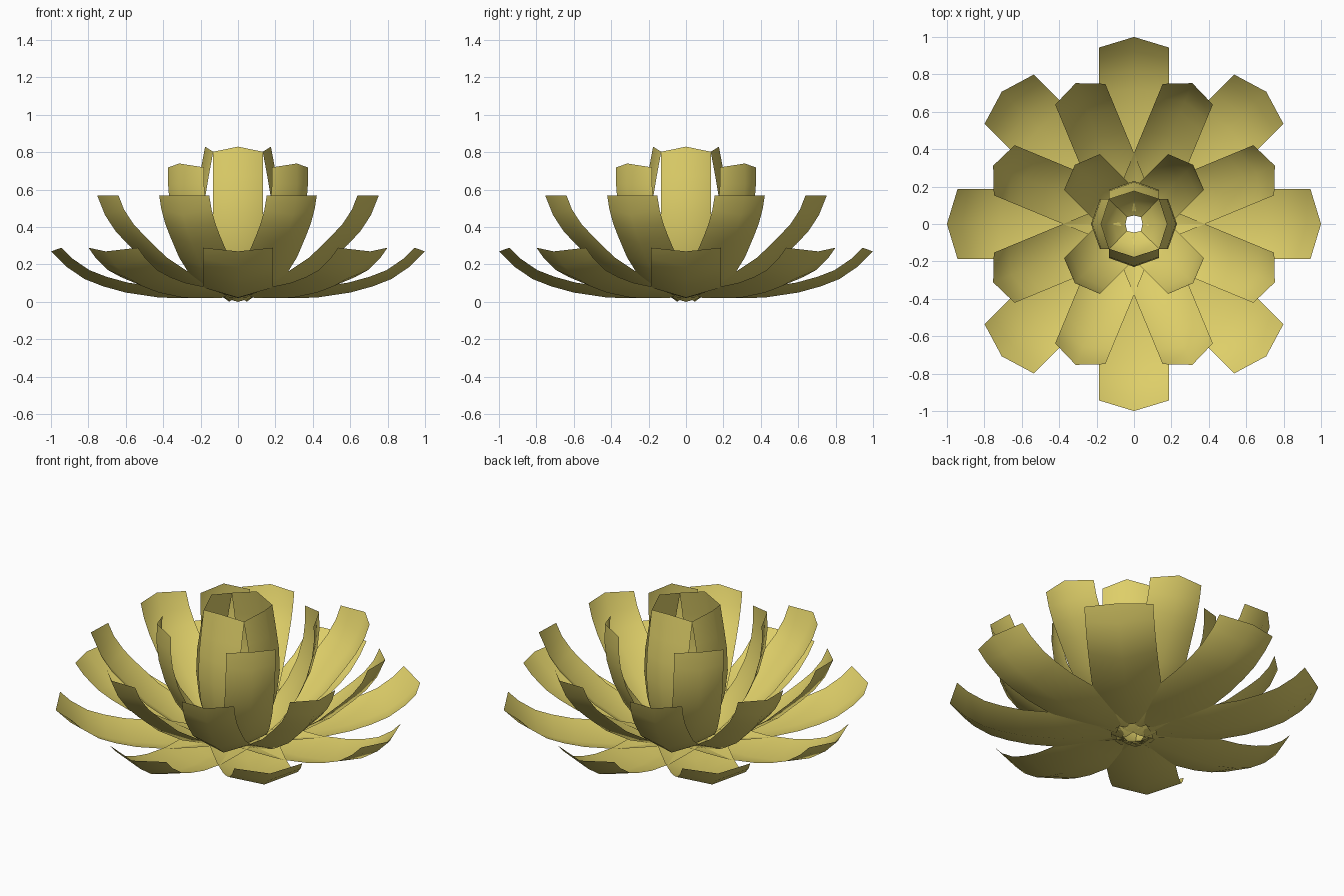
import bpy, math
from mathutils import Vector

cube = bpy.data.objects.get("Cube")
if cube:
    bpy.data.objects.remove(cube)

# Petal colour
gold = bpy.data.materials.new("soft_yellow")
gold.use_nodes = True
colour = (0.73, 0.62, 0.14, 1)
gold.diffuse_color = colour
gold.node_tree.nodes["Principled BSDF"].inputs["Base Color"].default_value = colour


def petal_mesh(name, profile, half_width, cup, point):
    """Strip along a radius/height profile, with raised sides and a pointed tip."""
    pts = [Vector(p) for p in profile]
    verts, faces = [], []
    last = len(pts) - 1
    for i, p in enumerate(pts):
        along = (pts[min(i + 1, last)] - pts[max(i - 1, 0)]).normalized()
        inward = Vector((-along.y, along.x))
        side = p + inward * cup
        if i == last:
            side -= along * point
        verts += [(side.x, -half_width, side.y), (p.x, 0, p.y), (side.x, half_width, side.y)]
        if i:
            a = 3 * i
            faces += [(a - 3, a, a + 1, a - 2), (a - 2, a + 1, a + 2, a - 1)]
    mesh = bpy.data.meshes.new(name)
    mesh.from_pydata(verts, [], faces)
    mesh.materials.append(gold)
    mesh.shade_smooth()
    return mesh


def petal_ring(name, count, start, profile, half_width, cup, point):
    mesh = petal_mesh(name, profile, half_width, cup, point)
    for i in range(count):
        petal = bpy.data.objects.new(f"{name}_{i + 1}", mesh)
        petal.rotation_euler.z = math.radians(start + 360 * i / count)
        bpy.context.collection.objects.link(petal)


# Wide, nearly flat outer petals
petal_ring("outer_petal", 8, 0,
           [(.12, .022), (.27, .02), (.42, .023), (.6, .05), (.72, .083), (.82, .122), (.92, .19), (1, .27)],
           .187, .054, .026)

# Rising middle petals
petal_ring("middle_petal", 8, 22.5,
           [(.1, .02), (.22, .045), (.36, .1), (.51, .193), (.64, .31), (.71, .38), (.77, .465), (.815, .57)],
           .145, .058, .027)

# Upright inner petals
petal_ring("inner_petal", 4, 45,
           [(.06, .005), (.15, .045), (.25, .13), (.34, .26), (.4, .39), (.435, .52), (.447, .63), (.445, .74)],
           .136, .054, .02)

# Closed bud petals
petal_ring("bud_petal", 4, 0,
           [(.045, 0), (.11, .045), (.165, .13), (.21, .27), (.23, .42), (.224, .56), (.204, .68), (.176, .83)],
           .134, .048, .019)
